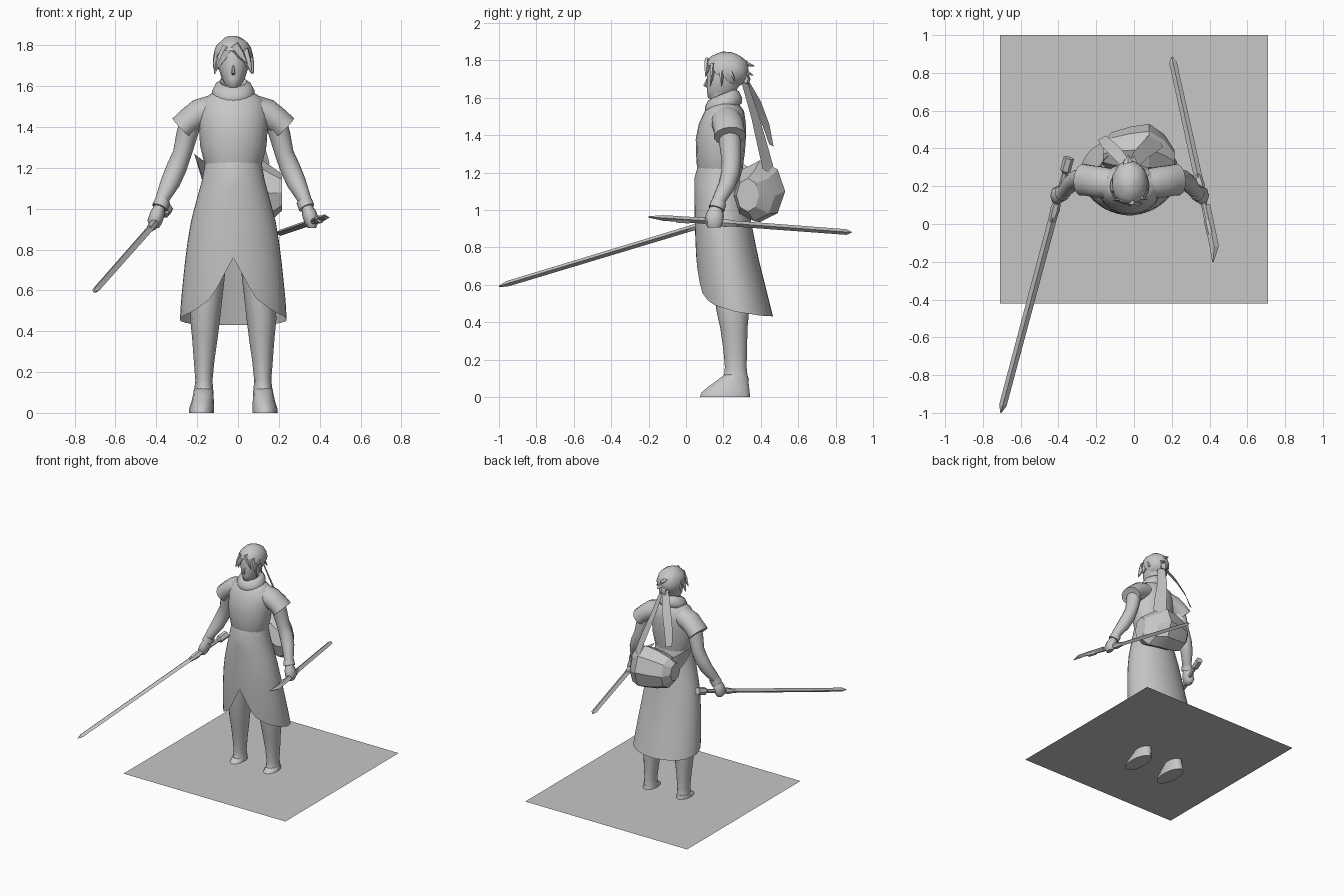
import bpy, bmesh, math, random
from mathutils import Vector

random.seed(4)
CX = -0.023          # body centre line
UP = (0, 0, 1)
grey = bpy.data.materials.new("neutral_grey")
grey.diffuse_color = (0.57, 0.57, 0.57, 1)


def finish(name, bm, smooth=40):
    bmesh.ops.recalc_face_normals(bm, faces=bm.faces)
    me = bpy.data.meshes.new(name)
    bm.to_mesh(me)
    bm.free()
    ob = bpy.data.objects.new(name, me)
    bpy.context.collection.objects.link(ob)
    me.materials.append(grey)
    if smooth:
        bpy.ops.object.select_all(action='DESELECT')
        ob.select_set(True)
        bpy.context.view_layer.objects.active = ob
        bpy.ops.object.shade_smooth_by_angle(angle=math.radians(smooth))
    return ob


def tube(name, rings, n=12, ref=(0, 1, 0), axis=None, smooth=40):
    """Loft elliptical rings (x, y, z, ru, rv) along their centres."""
    bm = bmesh.new()
    c = [Vector(r[:3]) for r in rings]
    loops = []
    for i, r in enumerate(rings):
        t = Vector(axis) if axis else c[min(i + 1, len(c) - 1)] - c[max(i - 1, 0)]
        t.normalize()
        u = Vector(ref).cross(t).normalized()
        v = t.cross(u)
        loops.append([bm.verts.new(c[i] + u * r[3] * math.cos(a) + v * r[4] * math.sin(a))
                      for a in (2 * math.pi * k / n for k in range(n))])
    for a, b in zip(loops, loops[1:]):
        for k in range(n):
            bm.faces.new((a[k], a[(k + 1) % n], b[(k + 1) % n], b[k]))
    bm.faces.new(loops[0])
    bm.faces.new(loops[-1])
    return finish(name, bm, smooth)


def strip(name, left, right):
    """Thin cloth between two edge lines."""
    bm = bmesh.new()
    a = [bm.verts.new(p) for p in left]
    b = [bm.verts.new(p) for p in right]
    for i in range(len(a) - 1):
        bm.faces.new((a[i], b[i], b[i + 1], a[i + 1]))
    return finish(name, bm)


def lerp_table(table, x):
    for p, q in zip(table, table[1:]):
        if x <= q[0]:
            f = max(0, (x - p[0]) / (q[0] - p[0]))
            return [u + (v - u) * f for u, v in zip(p[1:], q[1:])]
    return list(table[-1][1:])


# flat square base at ankle height
bm = bmesh.new()
bm.faces.new([bm.verts.new(p) for p in ((-.71, -.42, .09), (.71, -.42, .09), (.71, 1, .09), (-.71, 1, .09))])
finish("base_plate", bm, 0)

# torso: z, half width, front y, back y
torso = [(1.20, .133, .068, .30), (1.235, .145, .058, .305), (1.31, .163, .053, .315), (1.38, .167, .052, .32),
         (1.46, .172, .068, .32), (1.53, .155, .10, .31), (1.57, .10, .135, .28)]
tube("tunic_top", [(CX, (f + b) / 2, z, w, (b - f) / 2) for z, w, f, b in torso], 20, axis=UP)

# long coat skirt with a hem that rises at the front opening
skirt = [(.43, .263, .085, .465), (.55, .256, .068, .435), (.73, .238, .055, .39), (.90, .216, .048, .355),
         (1.0, .193, .046, .337), (1.10, .162, .045, .32), (1.17, .147, .045, .31), (1.23, .137, .062, .303)]
hem = [(0, .76), (8, .70), (16, .63), (28, .55), (50, .495), (90, .455), (130, .435), (180, .43)]
bm = bmesh.new()
N, M, cols = 40, 9, []
for k in range(N):
    deg = 360 * k / N
    low = lerp_table(hem, min(deg, 360 - deg))[0]
    col = []
    for j in range(M):
        z = low + (1.23 - low) * j / (M - 1)
        w, f, b = lerp_table(skirt, z)
        a = math.radians(deg)
        col.append(bm.verts.new((CX + w * math.sin(a), (f + b) / 2 - (b - f) / 2 * math.cos(a), z)))
    cols.append(col)
for k in range(N):
    p, q = cols[k], cols[(k + 1) % N]
    for j in range(M - 1):
        bm.faces.new((p[j], q[j], q[j + 1], p[j + 1]))
finish("coat_skirt", bm, 60)

# cowl collar, higher at the back
bm = bmesh.new()
R, S = 20, 8
grid = []
for i in range(R):
    a = 2 * math.pi * i / R
    d = Vector((math.cos(a), math.sin(a) * .95, 0))
    o = Vector((CX, .20, 1.578 + .025 * math.sin(a)))
    grid.append([bm.verts.new(o + d * (.078 + .026 * math.cos(b) - .012 * math.sin(b))
                              + Vector((0, 0, .044 * math.sin(b))))
                 for b in (2 * math.pi * j / S for j in range(S))])
for i in range(R):
    for j in range(S):
        p, q = grid[i], grid[(i + 1) % R]
        bm.faces.new((p[j], q[j], q[(j + 1) % S], p[(j + 1) % S]))
finish("collar", bm, 60)

# head and nose
head = [(1.53, .05, .15, .25), (1.59, .045, .135, .25), (1.60, .034, .115, .25), (1.635, .056, .11, .27),
        (1.69, .073, .11, .30), (1.74, .077, .112, .31), (1.79, .072, .125, .305), (1.83, .045, .17, .27)]
tube("head", [(CX, (f + b) / 2, z, w, (b - f) / 2) for z, w, f, b in head], 14, axis=UP, smooth=60)
tube("nose", [(CX, .112, 1.70, .004, .004), (CX, .103, 1.665, .01, .012), (CX, .113, 1.655, .006, .006)], 6, axis=UP)

# hair cap cut away over the face
bm = bmesh.new()
bmesh.ops.create_icosphere(bm, subdivisions=3, radius=1)
for v in bm.verts:
    g = 1 + random.uniform(-.03, .03)
    v.co = Vector((CX + v.co.x * .095 * g, .217 + v.co.y * .12 * g, 1.747 + v.co.z * .10 * g))
cut = [v for v in bm.verts if v.co.z < 1.755 - max(0, v.co.y - .13) * 1.0]
bmesh.ops.delete(bm, geom=cut, context='VERTS')
finish("hair_cap", bm, 30)

# hair locks: base point, tip, width
locks = [((-.05, .125, 1.79), (-.11, .125, 1.68), .028), ((-.02, .118, 1.80), (.045, .105, 1.71), .03),
         ((.03, .145, 1.78), (.068, .13, 1.66), .025), ((-.09, .17, 1.76), (-.115, .17, 1.66), .025),
         ((.05, .19, 1.76), (.075, .19, 1.66), .025), ((-.09, .22, 1.77), (-.12, .24, 1.69), .025),
         ((.04, .23, 1.77), (.075, .26, 1.69), .025), ((-.03, .28, 1.79), (-.03, .365, 1.77), .035),
         ((-.01, .28, 1.75), (.0, .36, 1.72), .035), ((-.04, .28, 1.72), (-.05, .34, 1.67), .035)]
for i, (a, b, w) in enumerate(locks):
    a, b = Vector(a), Vector(b)
    m = a.lerp(b, .5)
    tube("hair_lock_%d" % i, [(*a, w, w * .5), (*m, w * .8, w * .4), (*b, .002, .002)], 5,
         ref=(.2, .9, .3), smooth=0)

# headband knot and trailing ribbons
tube("band_knot", [(-.05, .32, 1.70, .012, .025), (CX, .325, 1.70, .02, .03), (.005, .32, 1.70, .012, .025)], 6, ref=UP)
strip("long_ribbon", [(-.03, .32, 1.71), (.0, .385, 1.52), (.05, .44, 1.33), (.09, .485, 1.165)],
      [(.02, .30, 1.67), (.07, .35, 1.49), (.125, .385, 1.33), (.155, .41, 1.22)])
strip("short_ribbon", [(-.02, .33, 1.70), (-.07, .40, 1.58), (-.12, .445, 1.46), (-.15, .468, 1.34)],
      [(-.06, .30, 1.68), (-.12, .36, 1.57), (-.17, .41, 1.45), (-.19, .445, 1.35)])

# faceted sack across the lower back, with a short strap at one side
tube("back_sack", [(-.165, .37, 1.11, .06, .07), (-.12, .385, 1.10, .10, .12), (-.02, .39, 1.10, .125, .15),
                   (.08, .395, 1.10, .135, .165), (.16, .365, 1.075, .11, .135), (.215, .33, 1.08, .06, .09)],
     8, ref=UP, axis=(1, 0, 0), smooth=25)
strip("sack_strap", [(-.215, .23, 1.27), (-.19, .30, 1.25), (-.12, .38, 1.20)],
      [(-.165, .23, 1.14), (-.17, .31, 1.12), (-.13, .38, 1.05)])

for s, side in ((-1, "right"), (1, "left")):
    def mx(rows):
        return [(CX + s * r[0], *r[1:]) for r in rows]
    # flared shoulder sleeve, arm, cuff and hand
    tube(side + "_sleeve", mx([(.10, .215, 1.485, .072, .08), (.165, .222, 1.465, .073, .085),
                               (.215, .23, 1.43, .066, .083), (.25, .234, 1.395, .067, .086)]), 14, smooth=60)
    tube(side + "_arm", mx([(.20, .225, 1.45, .055, .06), (.228, .235, 1.36, .052, .058),
                            (.25, .242, 1.27, .046, .052), (.278, .238, 1.20, .05, .05),
                            (.308, .218, 1.13, .048, .046), (.342, .18, 1.06, .036, .038),
                            (.36, .165, 1.02, .03, .034)]), 12, smooth=60)
    tube(side + "_cuff", mx([(.345, .175, 1.04, .038, .042), (.36, .163, 1.005, .04, .044)]), 12)
    tube(side + "_hand", mx([(.36, .16, 1.01, .026, .034), (.372, .155, .975, .036, .048),
                             (.385, .15, .935, .036, .05), (.385, .15, .905, .02, .035)]), 8, smooth=60)
    # tall boot with a pointed shoe
    tube(side + "_leg", mx([(.11, .22, .82, .085, .09), (.125, .235, .62, .078, .09), (.138, .25, .46, .073, .087),
                            (.139, .256, .37, .063, .073), (.143, .263, .25, .05, .063), (.144, .266, .16, .042, .058),
                            (.145, .266, .12, .046, .062), (.146, .262, .09, .05, .075)]), 12, axis=UP, smooth=60)
    tube(side + "_shoe", mx([(.146, .268, .12, .046, .062), (.147, .25, .09, .05, .085),
                             (.15, .228, .055, .055, .112), (.155, .212, .025, .06, .132),
                             (.156, .208, 0, .062, .137)]), 14, axis=UP, smooth=60)


def sword(name, start, tip, grip, flare, pommel):
    """Diamond blade with grip and guard; start is the pommel end."""
    a, b = Vector(start), Vector(tip)
    at = lambda f: tuple(a.lerp(b, f))
    tube(name + "_blade", [(*at(grip), .022, .016), (*at(.97), .02, .015), (*at(1), .003, .003)], 4, ref=UP, smooth=0)
    tube(name + "_grip", [(*at(0), pommel, pommel), (*at(grip * .25), pommel, pommel), (*at(grip * .3), .014, .014),
                          (*at(grip * .8), .016, .016), (*at(grip), .026, .024), (*at(grip * flare), .018, .014)],
         6, ref=UP, smooth=25)


sword("right_sword", (-.345, .35, 1.0), (-.705, -1.0, .592), .2, 1.25, .028)
sword("left_sword", (.405, -.05, .95), (.20, .885, .88), .28, 1.2, .02)
# forward blade of the left weapon
tube("left_front_blade", [(.38, .10, .943, .024, .016), (.425, -.12, .957, .024, .015), (.418, -.2, .963, .004, .004)],
     4, ref=UP, smooth=0)
